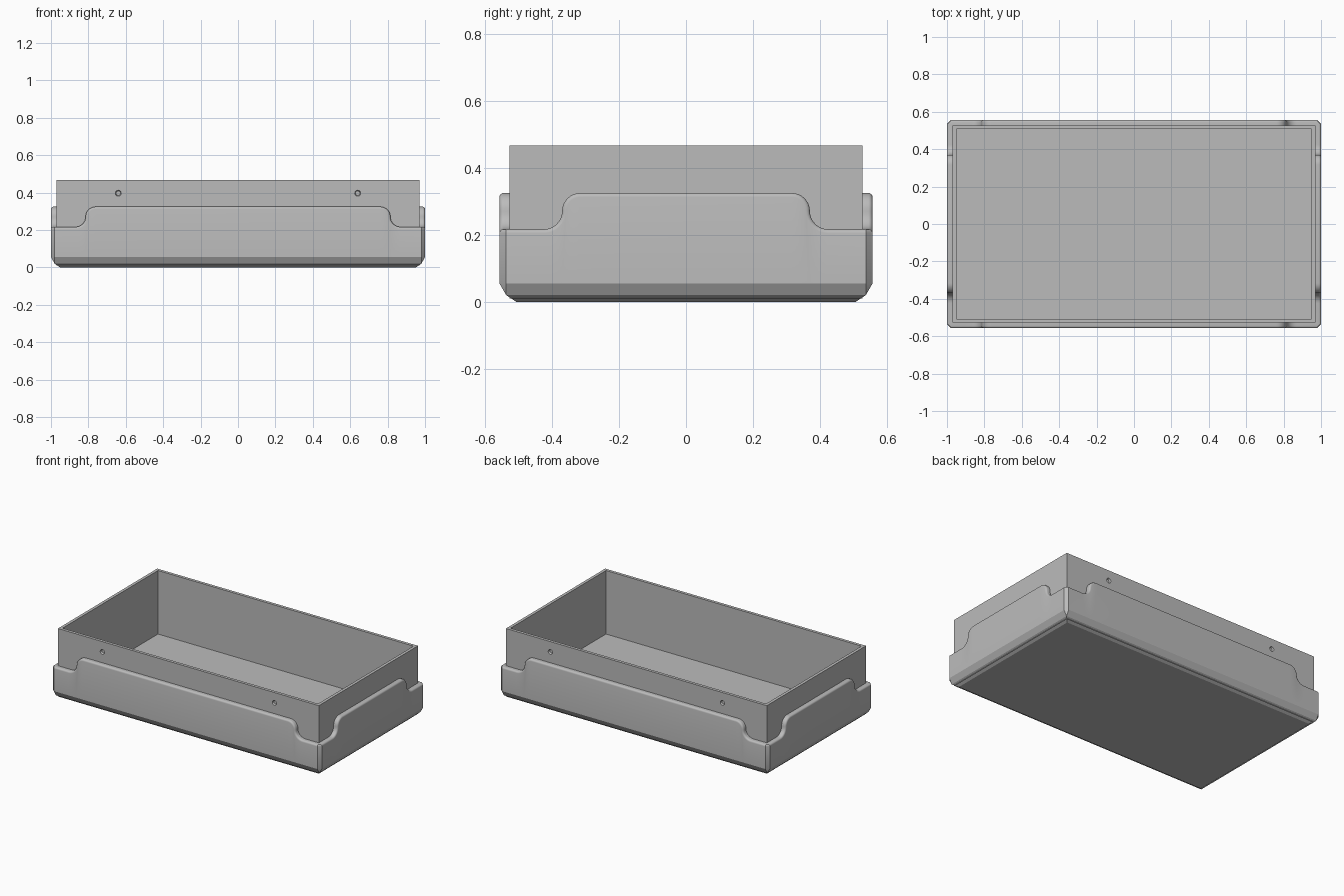
import bpy, bmesh, math
from mathutils import Vector

cube = bpy.data.objects.get("Cube")
if cube:
    bpy.data.objects.remove(cube, do_unlink=True)

HALF_X, HALF_Y = 1.0, 0.557      # outer half sizes
LIP = 0.03                       # ledge width around the tray
CHAMFER, ROUND = 0.02, 0.012     # upright corners, top edge
LOW, HIGH = 0.217, 0.325         # sleeve height at corners and mid side
WALL, TOP, FLOOR = 0.02, 0.467, 0.04

grey = bpy.data.materials.new("plain grey")
grey.use_nodes = True
colour = (0.5, 0.5, 0.5, 1)
grey.diffuse_color = colour
grey.node_tree.nodes["Principled BSDF"].inputs["Base Color"].default_value = colour


def loft(name, rings, cap_last=False):
    """Skin closed rings in order, capping the first and optionally the last."""
    bm = bmesh.new()
    rows = [[bm.verts.new(p) for p in ring] for ring in rings]
    n = len(rows[0])
    for a, b in zip(rows, rows[1:]):
        for i in range(n):
            j = (i + 1) % n
            bm.faces.new((a[i], a[j], b[j], b[i]))
    bm.faces.new(rows[0][::-1])
    if cap_last:
        bm.faces.new(rows[-1])
    bmesh.ops.remove_doubles(bm, verts=bm.verts[:], dist=0.0001)
    bmesh.ops.recalc_face_normals(bm, faces=bm.faces[:])
    mesh = bpy.data.meshes.new(name)
    bm.to_mesh(mesh)
    bm.free()
    obj = bpy.data.objects.new(name, mesh)
    bpy.context.collection.objects.link(obj)
    mesh.materials.append(grey)
    return obj


def side_curve(half, shoulder):
    """Top edge of one sleeve side: (position, height, outward normal)."""
    r = (HIGH - LOW) / 2
    steps = 8
    pts = [(-(half - CHAMFER), LOW, 0, 1)]
    for i in range(steps + 1):
        a = math.pi / 2 * i / steps
        pts.append((-shoulder - r + r * math.sin(a), LOW + r - r * math.cos(a),
                    -math.sin(a), math.cos(a)))
    for i in range(1, steps + 1):
        a = math.pi / 2 * i / steps
        pts.append((-shoulder + r - r * math.cos(a), LOW + r + r * math.sin(a),
                    -math.cos(a), math.sin(a)))
    return pts + [(-s, z, -ns, nz) for s, z, ns, nz in reversed(pts)]


def sleeve_ring(inset, drop=0, level=None):
    """One loop around the sleeve, at a fixed level or following its top edge."""
    ring = []
    for k in range(4):
        half, off, shoulder = ((HALF_X, HALF_Y, 0.815), (HALF_Y, HALF_X, 0.37))[k % 2]
        limit = half - max(CHAMFER, inset)
        curve = side_curve(half, shoulder)
        for i, (s, z, ns, nz) in enumerate(curve):
            s, z = s - drop * ns, z - drop * nz
            if i in (0, len(curve) - 1):
                s = math.copysign(limit, s)
            x, y = s, -(off - inset)
            for _ in range(k):
                x, y = -y, x
            ring.append(Vector((x, y, z if level is None else level)))
    return ring


def box_ring(inset, z):
    x, y = HALF_X - LIP - inset, HALF_Y - LIP - inset
    return [(-x, -y, z), (x, -y, z), (x, y, z), (-x, y, z)]


# Outer sleeve: sloped foot, curved top edge, rounded rim, ledge
rings = [sleeve_ring(d, level=z) for d, z in ((0.05, 0), (0.02, 0.02), (0, 0.055))]
for i in range(5):
    a = math.pi / 2 * i / 4
    rings.append(sleeve_ring(ROUND * (1 - math.cos(a)), ROUND * (1 - math.sin(a))))
rings.append(sleeve_ring(LIP))
sleeve = loft("outer_sleeve", rings)

# Inner tray: thin walls and a floor
tray = loft("inner_tray", [box_ring(0, 0.01), box_ring(0, TOP),
                           box_ring(WALL, TOP), box_ring(WALL, FLOOR)], True)

# Blind screw holes in the long walls
for x in (-0.64, 0.64):
    for side in (-1, 1):
        bpy.ops.mesh.primitive_cone_add(
            vertices=24, radius1=0.02, radius2=0.012, depth=0.024,
            location=(x, side * (HALF_Y - LIP), 0.397),
            rotation=(side * math.pi / 2, 0, 0))
        cutter = bpy.context.object
        cutter.name = "hole_cutter"
        cutter.hide_render = True
        cutter.data.materials.append(grey)
        mod = tray.modifiers.new("hole", 'BOOLEAN')
        mod.operation = 'DIFFERENCE'
        mod.solver = 'EXACT'
        mod.object = cutter
        bpy.context.view_layer.objects.active = tray
        bpy.ops.object.modifier_apply(modifier=mod.name)
        bpy.data.objects.remove(cutter, do_unlink=True)

# Smooth the rounded rim, keep real edges sharp
bpy.ops.object.select_all(action='DESELECT')
for obj in (sleeve, tray):
    obj.select_set(True)
bpy.context.view_layer.objects.active = sleeve
bpy.ops.object.shade_smooth_by_angle(angle=math.radians(25))
